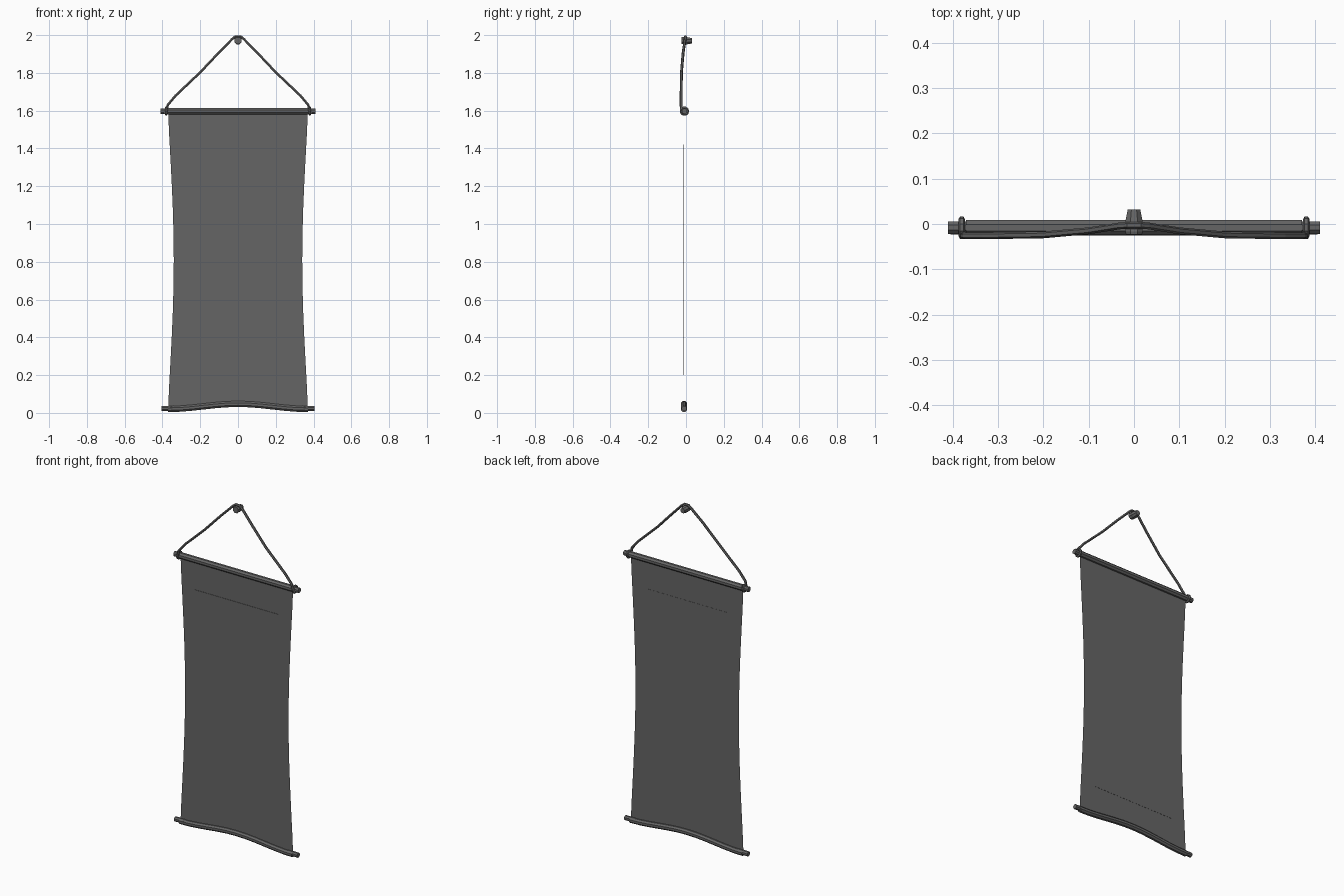
import bpy, bmesh, math
from mathutils import Vector

cube = bpy.data.objects.get("Cube")
if cube:
    bpy.data.objects.remove(cube, do_unlink=True)

grey = bpy.data.materials.new("dark_grey")
grey.use_nodes = True
color = (0.13, 0.13, 0.13, 1)
grey.diffuse_color = color
grey.node_tree.nodes["Principled BSDF"].inputs["Base Color"].default_value = color


def finish(name, bm):
    bmesh.ops.recalc_face_normals(bm, faces=bm.faces)
    mesh = bpy.data.meshes.new(name)
    bm.to_mesh(mesh)
    bm.free()
    obj = bpy.data.objects.new(name, mesh)
    obj.data.materials.append(grey)
    bpy.context.collection.objects.link(obj)
    return obj


def tube(name, path, radii, sides=8, side=None, closed=False):
    """Sweep a polygon along a path, with one radius or one per point."""
    bm = bmesh.new()
    pts = [Vector(p) for p in path]
    n = len(pts)
    if not isinstance(radii, list):
        radii = [radii] * n
    rings = []
    for i, p in enumerate(pts):
        a = pts[i - 1] if i or closed else p
        b = pts[(i + 1) % n] if i < n - 1 or closed else p
        t = (b - a).normalized()
        u = t.cross(Vector(side or (0, 1, 0))).normalized()
        v = t.cross(u)
        ring = []
        for k in range(sides):
            w = math.tau * (k + 0.5) / sides
            ring.append(bm.verts.new(p + radii[i] * (u * math.cos(w) + v * math.sin(w))))
        rings.append(ring)
    for i in range(n if closed else n - 1):
        r, s = rings[i], rings[(i + 1) % n]
        for k in range(sides):
            j = (k + 1) % sides
            bm.faces.new((r[k], r[j], s[j], s[k]))
    if not closed:
        bm.faces.new(rings[0])
        bm.faces.new(rings[-1])
    return finish(name, bm)


ROD_Y = -0.008
TOP_Z = 1.597
HALF = 0.37


def sag(x):
    """Height of the bowed lower rod."""
    return 0.02 + 0.027 * (0.5 + 0.5 * math.cos(math.pi * min(abs(x) / HALF, 1)))


# Cloth with pinched sides and an arched lower edge
bm = bmesh.new()
cols, rows = 12, 12
grid = []
for r in range(rows + 1):
    f = r / rows
    half = HALF - 0.03 * math.sin(math.pi * f) ** 1.2
    line = []
    for c in range(cols + 1):
        s = 2 * c / cols - 1
        low = sag(s * HALF)
        line.append(bm.verts.new((s * half, -0.011, low + (TOP_Z - low) * f)))
    grid.append(line)
for r in range(rows):
    for c in range(cols):
        bm.faces.new((grid[r][c], grid[r][c + 1], grid[r + 1][c + 1], grid[r + 1][c]))
finish("cloth", bm)

# Thin picture panel on the cloth
bm = bmesh.new()
bmesh.ops.create_cube(bm, size=1)
for v in bm.verts:
    v.co = Vector((v.co.x * 0.55, v.co.y * 0.003 - 0.0115, v.co.z * 1.22 + 0.81))
finish("picture_panel", bm)

# Upper rod and the cloth sleeve around it
tube("upper_rod", [(-0.41, ROD_Y, TOP_Z), (0.41, ROD_Y, TOP_Z)], 0.015)
tube("upper_sleeve", [(-HALF, ROD_Y, TOP_Z), (HALF, ROD_Y, TOP_Z)], 0.018)

# Bowed lower sleeve with rod ends
xs = [HALF * (i / 6 - 1) for i in range(13)]
tube("lower_sleeve", [(x, -0.01, sag(x)) for x in xs], 0.017)
for sign, label in ((1, "left"), (-1, "right")):
    tube("lower_rod_end_" + label,
         [(sign * 0.34, -0.01, 0.025), (sign * 0.405, -0.01, 0.023)], 0.014)

# Hanging cord over the peg
half_cord = [(0.38, -0.024, 1.595), (0.372, -0.026, 1.63), (0.33, -0.026, 1.68),
             (0.2, -0.024, 1.803), (0.1, -0.015, 1.909), (0.03, -0.004, 1.98),
             (0.014, -0.003, 1.993)]
path = [(-x, y, z) for x, y, z in half_cord] + half_cord[::-1]
tube("hanging_cord", path, 0.0075, 6)

# Cord loops and knots at the rod ends
for sign, label in ((1, "left"), (-1, "right")):
    loop = []
    for k in range(10):
        a = math.tau * k / 10
        loop.append((sign * 0.38, ROD_Y + 0.019 * math.cos(a), TOP_Z + 0.019 * math.sin(a)))
    tube("cord_loop_" + label, loop, 0.007, 6, (1, 0, 0), True)
    tube("cord_tail_" + label, [(sign * 0.376, -0.022, TOP_Z + 0.005),
                                (sign * 0.386, -0.016, TOP_Z - 0.014)], 0.008, 6)

# Wall peg with a broad head and tapered stem
tube("wall_peg",
     [(0, -0.023, 1.971), (0, -0.017, 1.971), (0, -0.003, 1.97), (0, 0.004, 1.97),
      (0, 0.032, 1.97)],
     [0.019, 0.021, 0.019, 0.021, 0.015], 8, (1, 0, 0))
